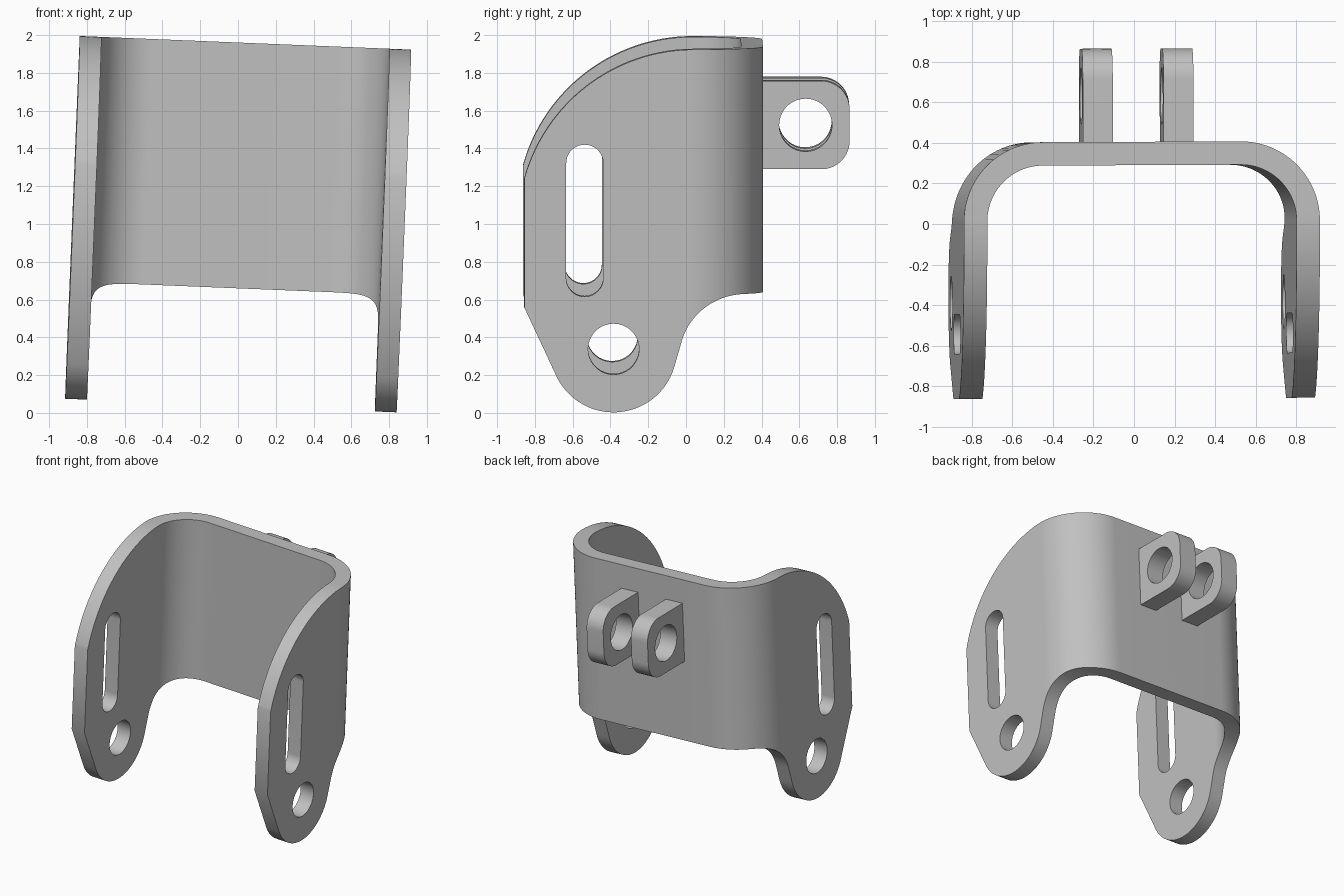
import bpy, bmesh
from math import radians, cos, sin, pi
from mathutils import Euler, Matrix, Vector

cube = bpy.data.objects.get("Cube")
if cube:
    bpy.data.objects.remove(cube)

# Material
steel = bpy.data.materials.new("plain_grey")
steel.use_nodes = True
GREY = (0.53, 0.53, 0.53, 1)
steel.diffuse_color = GREY
steel.node_tree.nodes["Principled BSDF"].inputs["Base Color"].default_value = GREY

# The whole bracket leans slightly sideways
LEAN = Matrix.Translation((0, 0, 1)) @ Euler((0, radians(2.35), radians(0.25))).to_matrix().to_4x4()


def arc(u, v, r, start, end, n=28):
    angles = [radians(start + (end - start) * i / n) for i in range(n + 1)]
    return [(u + r * cos(a), v + r * sin(a)) for a in angles]


def prism(name, outline, low, high, axis):
    """Extrude an outline along z (outline in xy) or along x (outline in yz)."""
    bm = bmesh.new()
    if axis == "z":
        points = [Vector((u, v, low)) for u, v in outline]
        step = Vector((0, 0, high - low))
    else:
        points = [Vector((low, u, v)) for u, v in outline]
        step = Vector((high - low, 0, 0))
    face = bm.faces.new([bm.verts.new(p) for p in points])
    top = bmesh.ops.extrude_face_region(bm, geom=[face])["geom"]
    bmesh.ops.translate(bm, vec=step, verts=[g for g in top if isinstance(g, bmesh.types.BMVert)])
    bmesh.ops.recalc_face_normals(bm, faces=bm.faces)
    mesh = bpy.data.meshes.new(name)
    bm.to_mesh(mesh)
    bm.free()
    mesh.materials.append(steel)
    obj = bpy.data.objects.new(name, mesh)
    bpy.context.collection.objects.link(obj)
    obj.matrix_world = LEAN
    return obj


def activate(obj):
    bpy.ops.object.select_all(action="DESELECT")
    obj.select_set(True)
    bpy.context.view_layer.objects.active = obj


def carve(obj, cutter, operation="DIFFERENCE"):
    cutter.hide_render = True
    mod = obj.modifiers.new("carve", "BOOLEAN")
    mod.operation, mod.object, mod.solver = operation, cutter, "EXACT"
    activate(obj)
    bpy.ops.object.modifier_apply(modifier=mod.name)
    bpy.data.objects.remove(cutter)


def finish(obj):
    activate(obj)
    bpy.ops.object.shade_smooth_by_angle(angle=radians(30))


# Bent U-shaped plate, seen from above
WIDTH, BACK, THICK, BEND = 0.878, 0.405, 0.115, 0.39
cx, cy = WIDTH - BEND, BACK - BEND
outer = [(WIDTH, -0.86)] + arc(cx, cy, BEND, 0, 90) + arc(-cx, cy, BEND, 90, 180) + [(-WIDTH, -0.86)]
inner_r = BEND - THICK
inner = ([(-WIDTH + THICK, -0.86)] + arc(-cx, cy, inner_r, 180, 90)
         + arc(cx, cy, inner_r, 90, 0) + [(WIDTH - THICK, -0.86)])
plate = prism("bent_plate", outer + inner, -1.2, 1.2, "z")

# Side silhouette: round foot, concave sweep, flat top, rounded front shoulder
FOOT_Y, FOOT_Z = -0.387, -0.627
side = (arc(FOOT_Y, FOOT_Z, 0.335, 206, 344, 40)
        + arc(0.3, -0.68, 0.34, 164, 90)
        + [(0.6, -0.34), (0.6, 0.96)]
        + arc(0.04, 0.026, 0.934, 90, 164.5, 40)
        + [(-0.861, -0.404)])
carve(plate, prism("side_cutter", side, -1.5, 1.5, "x"), "INTERSECT")

# Pivot holes and long slots through both arms
carve(plate, prism("pivot_cutter", arc(FOOT_Y, FOOT_Z, 0.135, 0, 350, 35), -1.5, 1.5, "x"))
slot = arc(-0.54, 0.358, 0.098, 0, 180) + arc(-0.54, -0.251, 0.098, 180, 360)
carve(plate, prism("slot_cutter", slot, -1.5, 1.5, "x"))
finish(plate)

# Pair of drilled lugs on the back
LUG_Z, HALF, CORNER, END = 0.535, 0.234, 0.15, 0.865
lug_side = ([(BACK - 0.02, LUG_Z - HALF)]
            + arc(END - CORNER, LUG_Z - HALF + CORNER, CORNER, -90, 0, 16)
            + arc(END - CORNER, LUG_Z + HALF - CORNER, CORNER, 0, 90, 16)
            + [(BACK - 0.02, LUG_Z + HALF)])
for name, x in (("right_lug", -0.207), ("left_lug", 0.191)):
    lug = prism(name, lug_side, x - 0.074, x + 0.074, "x")
    carve(lug, prism("bore_cutter", arc(0.632, LUG_Z, 0.14, 0, 350, 35), x - 0.2, x + 0.2, "x"))
    finish(lug)
